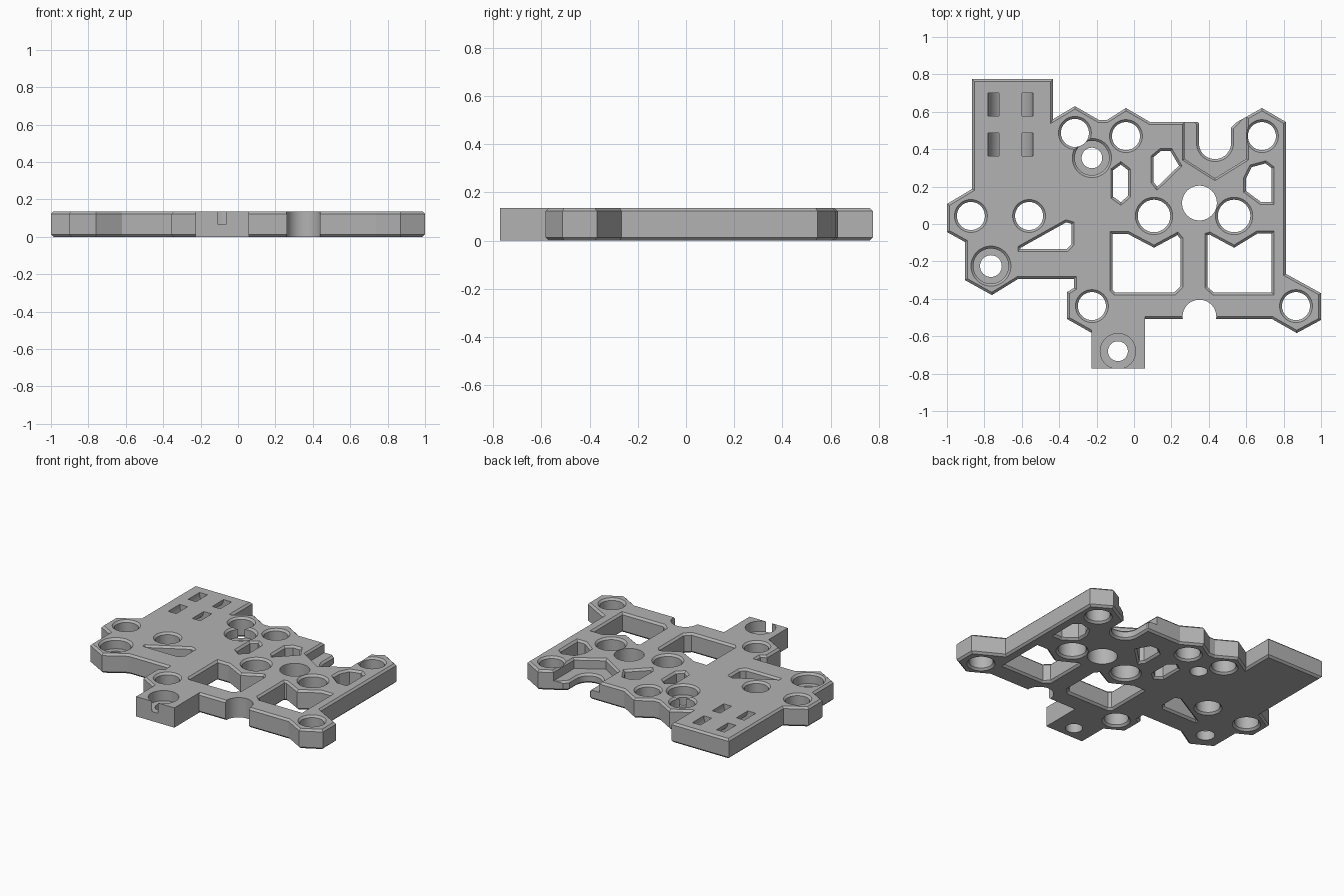
import bpy, bmesh, math
from mathutils import Vector

if "Cube" in bpy.data.objects:
    bpy.data.objects.remove(bpy.data.objects["Cube"])

T, C, E = 0.135, 0.013, 0.002   # plate thickness, chamfer, cutter overshoot
FLOOR = 0.065                   # depth level of counterbores and recess

mat = bpy.data.materials.new("grey")
mat.diffuse_color = (0.45, 0.45, 0.45, 1)
mat.use_nodes = True
mat.node_tree.nodes["Principled BSDF"].inputs["Base Color"].default_value = mat.diffuse_color


def offset(pts, d):
    """Mitred offset of a closed polygon, positive is outward."""
    n = len(pts)
    area = sum(pts[i][0] * pts[(i + 1) % n][1] - pts[(i + 1) % n][0] * pts[i][1] for i in range(n))
    s = 1 if area > 0 else -1
    out = []
    for i in range(n):
        p, a, b = (Vector(pts[j % n]) for j in (i, i - 1, i + 1))
        u, v = (p - a).normalized(), (b - p).normalized()
        n1, n2 = Vector((u.y, -u.x)) * s, Vector((v.y, -v.x)) * s
        out.append(p + (n1 + n2) * (d / max(0.25, 1 + n1.dot(n2))))
    return out


def prism(name, pts, levels):
    """Stack offset copies of a polygon at (z, offset) levels."""
    bm = bmesh.new()
    rings = [[bm.verts.new((p.x, p.y, z)) for p in offset(pts, d)] for z, d in levels]
    n = len(pts)
    for lo, hi in zip(rings, rings[1:]):
        for i in range(n):
            bm.faces.new((lo[i], lo[(i + 1) % n], hi[(i + 1) % n], hi[i]))
    bm.faces.new(rings[0][::-1])
    bm.faces.new(rings[-1])
    bmesh.ops.recalc_face_normals(bm, faces=bm.faces)
    me = bpy.data.meshes.new(name)
    bm.to_mesh(me)
    bm.free()
    me.materials.append(mat)
    ob = bpy.data.objects.new(name, me)
    bpy.context.collection.objects.link(ob)
    return ob


def circle(x, y, r, n=48):
    return [(x + r * math.cos(2 * math.pi * i / n), y + r * math.sin(2 * math.pi * i / n)) for i in range(n)]


def rect(x0, x1, y0, y1):
    return [(x0, y0), (x1, y0), (x1, y1), (x0, y1)]


STRAIGHT = [(-E, 0), (T + E, 0)]
FLARED = [(-E, E), (C, -C), (T - C, -C), (T + E, E)]
POCKET = [(FLOOR, -C), (T - C, -C), (T + E, E)]

# plate outline, chamfered on both rims
outline = [(-.866, .775), (-.433, .775), (-.433, .56), (-.316, .63), (-.187, .556), (-.145, .556),
           (-.043, .62), (.086, .545), (.55, .545), (.684, .62), (.813, .545), (.813, -.267),
           (1, -.37), (1, -.513), (.87, -.583), (.738, -.508), (-.095, -.508), (-.225, -.583),
           (-.358, -.508), (-.358, -.364), (-.321, -.342), (-.321, -.294), (-.62, -.294),
           (-.76, -.38), (-.904, -.3), (-.904, -.096), (-1, -.043), (-1, .107), (-.866, .187)]
plate = prism("plate", outline, [(0, -C), (C, 0), (T - C, 0), (T, -C)])

# square-edged front tab
tab = prism("front_tab", rect(-.228, .06, -.772, -.48), [(0, 0), (T, 0)])

cutters = []


def cut(pts, levels):
    cutters.append(prism("cutter", pts, levels))


# chamfered round holes
for x, y, r in [(-.316, .487, .088), (-.043, .47, .088), (.684, .47, .088), (-.225, -.439, .088),
                (.866, -.439, .088), (-.872, .043, .088), (-.561, .043, .088),
                (.107, .043, .1), (.535, .043, .1)]:
    cut(circle(x, y, r), FLARED)

# plain bore in the middle and half-round bite at the front edge
cut(circle(.35, .112, .093), STRAIGHT)
cut(circle(.35, -.495, .09), STRAIGHT)

# counterbored screw holes
for x, y, r, h in [(-.225, .353, .105, .055), (-.765, -.225, .107, .058)]:
    cut(circle(x, y, r), POCKET)
    cut(circle(x, y, h), STRAIGHT)
cut(circle(-.086, -.68, .0945, 64), [(FLOOR, 0), (T + E, 0)])
cut(circle(-.086, -.68, .053), STRAIGHT)

# weight-saving windows
windows = [
    [(-.62, -.12), (-.364, .023), (-.321, .01), (-.321, -.112), (-.353, -.146), (-.62, -.146)],
    [(-.124, .294), (-.07, .334), (-.019, .294), (-.019, .144), (-.07, .1), (-.124, .139)],
    [(.092, .364), (.139, .403), (.203, .403), (.225, .364), (.257, .31), (.123, .18), (.092, .219)],
    [(.585, .246), (.62, .315), (.705, .338), (.749, .305), (.749, .105), (.674, .105), (.585, .171)],
    [(-.128, -.04), (-.03, -.04), (.107, -.112), (.235, -.043), (.262, -.075), (.262, -.337),
     (.219, -.38), (-.105, -.38), (-.128, -.357)],
    [(.38, -.05), (.406, -.043), (.535, -.112), (.658, -.037), (.749, -.037), (.749, -.38),
     (.422, -.38), (.38, -.342)]]
for w in windows:
    cut(w, FLARED)

# V-shaped recess with a U notch through its floor
cut([(.27, .7), (.27, .348), (.433, .245), (.6, .348), (.6, .7)], [(FLOOR, 0), (T - C, 0), (T + E, C)])
arc = [(.433 + .099 * math.cos(a), .433 + .099 * math.sin(a))
       for a in (math.pi + math.pi * i / 20 for i in range(21))]
cut([(.25, .62), (.334, .533)] + arc + [(.532, .51), (.64, .62)],
    [(-E, E), (C, -C), (FLOOR - C, -C), (FLOOR + E, E)])

# curved tie tunnels: half rings under the surface
for y0, y1 in [(.578, .7), (.364, .487)]:
    ring = [(-.66 + r * math.cos(a), T + E + r * math.sin(a))
            for r, span in ((.121, range(0, 25)), (.061, range(24, -1, -1)))
            for a in (-math.pi * i / 24 for i in span)]
    tunnel = prism("cutter", ring, [(y0, 0), (y1, 0)])
    for v in tunnel.data.vertices:
        v.co = (v.co.x, v.co.z, v.co.y)
    tunnel.data.flip_normals()
    cutters.append(tunnel)

# merge the tab, then cut everything
for ob, op in [(tab, 'UNION')] + [(c, 'DIFFERENCE') for c in cutters]:
    m = plate.modifiers.new(op.lower(), 'BOOLEAN')
    m.object, m.operation, m.solver = ob, op, 'EXACT'
bpy.context.view_layer.update()
final = bpy.data.meshes.new_from_object(plate.evaluated_get(bpy.context.evaluated_depsgraph_get()))
plate.modifiers.clear()
plate.data = final
for ob in [tab] + cutters:
    bpy.data.objects.remove(ob)

# smooth bores, sharp edges elsewhere
bpy.context.view_layer.objects.active = plate
plate.select_set(True)
bpy.ops.object.shade_smooth_by_angle(angle=math.radians(20))
